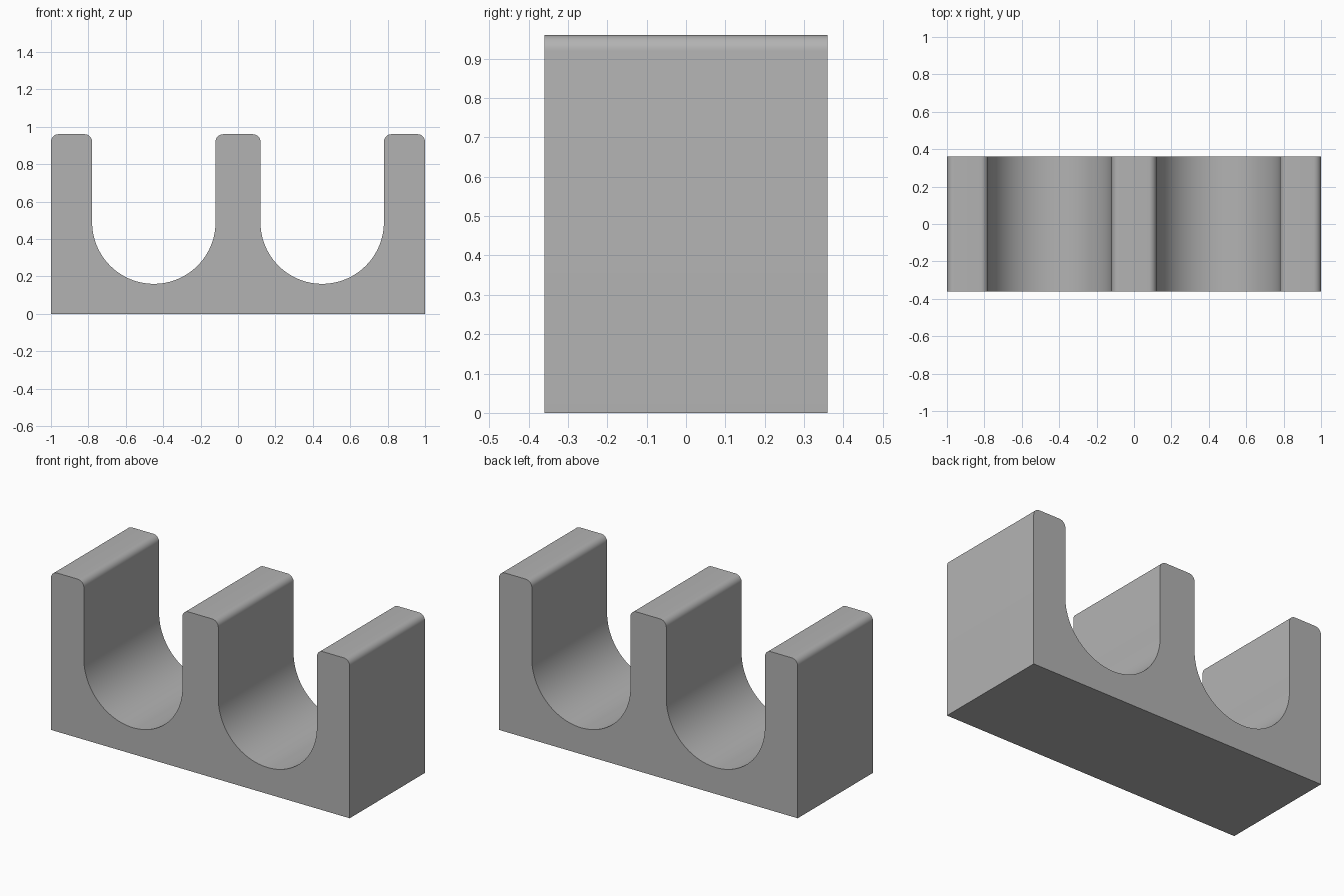
import bpy, bmesh, math

if "Cube" in bpy.data.objects:
    bpy.data.objects.remove(bpy.data.objects["Cube"])

HALF_W, HALF_D, TOP = 1.0, 0.36, 0.96
SLOT_X, SLOT_R, SLOT_Z = 0.45, 0.33, 0.49
FILLET = 0.04


def arc(cx, cz, r, start, end, steps):
    """Points along an arc, angles in degrees."""
    angles = [math.radians(start + (end - start) * i / steps) for i in range(steps + 1)]
    return [(cx + r * math.cos(a), cz + r * math.sin(a)) for a in angles]


def post_top(left, right):
    """Rounded top of one upright, running from left to right."""
    z = TOP - FILLET
    return (arc(left + FILLET, z, FILLET, 180, 90, 8)
            + arc(right - FILLET, z, FILLET, 90, 0, 8))


def slot(cx):
    """Half-round slot bottom, running from left to right."""
    return arc(cx, SLOT_Z, SLOT_R, 180, 360, 48)


# Front outline: base, three uprights and two U-shaped slots
inner, outer = SLOT_X - SLOT_R, SLOT_X + SLOT_R
outline = [(-HALF_W, 0.0)]
outline += post_top(-HALF_W, -outer) + slot(-SLOT_X)
outline += post_top(-inner, inner) + slot(SLOT_X)
outline += post_top(outer, HALF_W) + [(HALF_W, 0.0)]

# Extrude the outline through the depth
bm = bmesh.new()
face = bm.faces.new([bm.verts.new((x, -HALF_D, z)) for x, z in outline])
result = bmesh.ops.extrude_face_region(bm, geom=[face], use_keep_orig=True)
moved = [v for v in result["geom"] if isinstance(v, bmesh.types.BMVert)]
bmesh.ops.translate(bm, verts=moved, vec=(0, 2 * HALF_D, 0))
bmesh.ops.recalc_face_normals(bm, faces=bm.faces[:])
mesh = bpy.data.meshes.new("double_slot_holder")
bm.to_mesh(mesh)
bm.free()

holder = bpy.data.objects.new("double_slot_holder", mesh)
bpy.context.collection.objects.link(holder)

# Plain grey material
grey = bpy.data.materials.new("plain_grey")
grey.diffuse_color = (0.45, 0.45, 0.45, 1.0)
grey.use_nodes = True
grey.node_tree.nodes["Principled BSDF"].inputs["Base Color"].default_value = grey.diffuse_color
mesh.materials.append(grey)

# Smooth curves, sharp edges
bpy.context.view_layer.objects.active = holder
holder.select_set(True)
bpy.ops.object.shade_smooth_by_angle(angle=math.radians(30))
